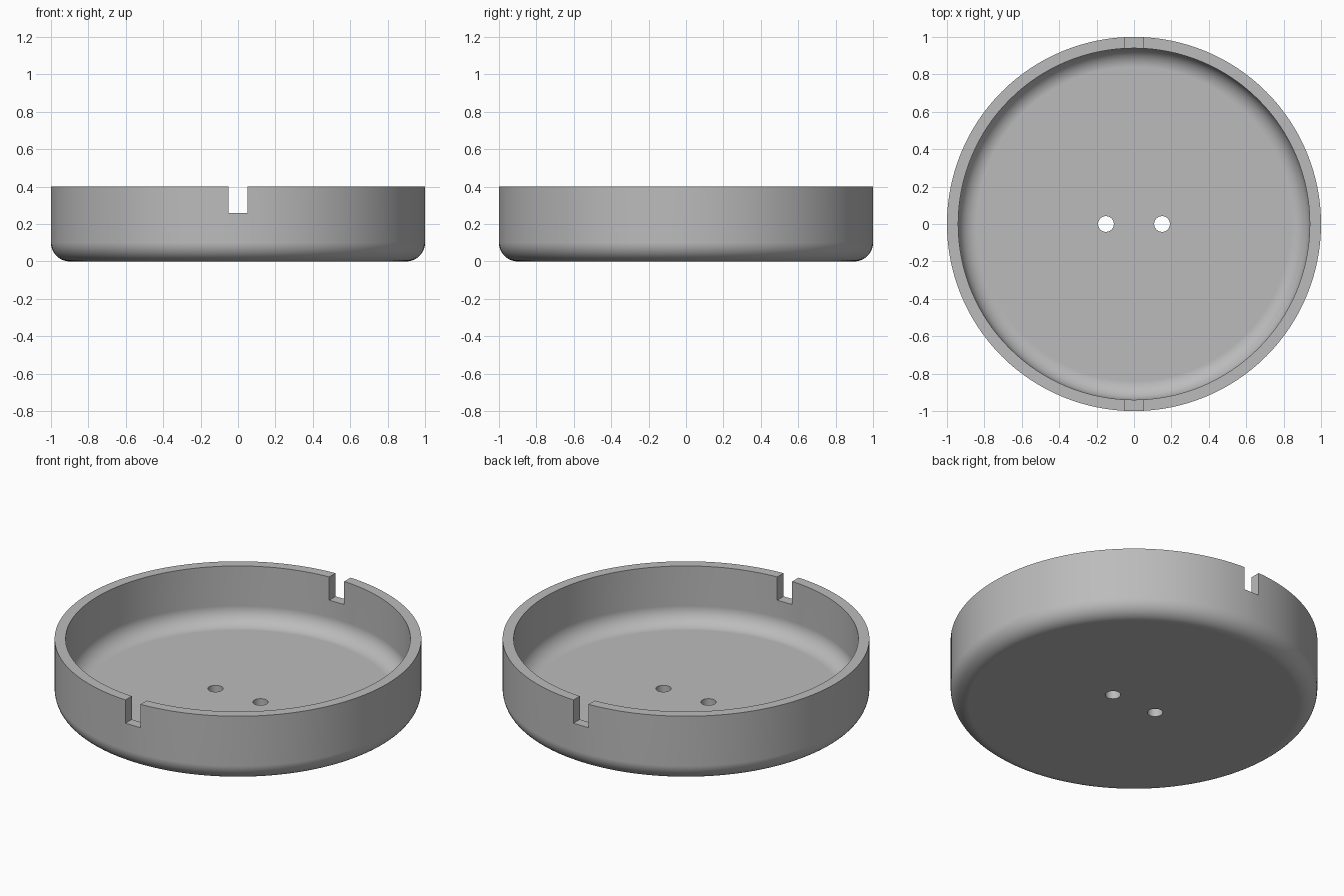
import bpy, bmesh
from math import sin, cos, pi, radians

STEPS = 128
RADIUS, HEIGHT, WALL, FILLET = 1.0, 0.4, 0.06, 0.1

old = bpy.data.objects.get("Cube")
if old:
    bpy.data.objects.remove(old, do_unlink=True)

grey = bpy.data.materials.new("plain grey")
grey.use_nodes = True
grey.diffuse_color = (0.5, 0.5, 0.5, 1)
grey.node_tree.nodes["Principled BSDF"].inputs["Base Color"].default_value = grey.diffuse_color


def fillet(radius, base):
    """Quarter-round profile from the flat base up to the upright wall."""
    angles = [pi / 2 * i / 10 for i in range(11)]
    return [(radius - FILLET + FILLET * sin(a), base + FILLET - FILLET * cos(a)) for a in angles]


def lathe(name, profile):
    """Revolve an open profile and close both ends with flat discs."""
    bm = bmesh.new()
    rings = [[bm.verts.new((r * cos(2 * pi * i / STEPS), r * sin(2 * pi * i / STEPS), z))
              for i in range(STEPS)] for r, z in profile]
    for low, high in zip(rings, rings[1:]):
        for i in range(STEPS):
            j = (i + 1) % STEPS
            bm.faces.new((low[i], low[j], high[j], high[i]))
    bm.faces.new(rings[0][::-1])
    bm.faces.new(rings[-1])
    bmesh.ops.recalc_face_normals(bm, faces=bm.faces)
    mesh = bpy.data.meshes.new(name)
    bm.to_mesh(mesh)
    bm.free()
    mesh.materials.append(grey)
    obj = bpy.data.objects.new(name, mesh)
    bpy.context.collection.objects.link(obj)
    return obj


def cut(target, cutter):
    """Subtract the active cutter from the target, then discard it."""
    cutter.hide_render = True
    cutter.data.materials.append(grey)
    mod = target.modifiers.new("cut", "BOOLEAN")
    mod.operation, mod.solver, mod.object = "DIFFERENCE", "EXACT", cutter
    bpy.ops.object.select_all(action="DESELECT")
    bpy.context.view_layer.objects.active = target
    target.select_set(True)
    bpy.ops.object.modifier_apply(modifier=mod.name)
    bpy.data.objects.remove(cutter, do_unlink=True)


# Round dish: outer shell, flat rim, inner wall and floor
inner = RADIUS - WALL
dish = lathe("round_dish", fillet(RADIUS, 0) + [(RADIUS, HEIGHT), (inner, HEIGHT)]
             + fillet(inner, WALL)[::-1])

# Rim notches at front and back
for side in (-1, 1):
    bpy.ops.mesh.primitive_cube_add(size=1, location=(0, side, 0.46))
    notch = bpy.context.object
    notch.name = "notch_cutter"
    notch.scale = (0.1, 0.3, 0.4)
    cut(dish, notch)

# Two round holes through the floor
for side in (-1, 1):
    bpy.ops.mesh.primitive_cylinder_add(vertices=48, radius=0.042, depth=0.3,
                                        location=(side * 0.15, 0, 0.03))
    hole = bpy.context.object
    hole.name = "hole_cutter"
    cut(dish, hole)

# Smooth curves, crisp edges and flat discs
bpy.ops.object.select_all(action="DESELECT")
dish.select_set(True)
bpy.context.view_layer.objects.active = dish
bpy.ops.object.shade_smooth_by_angle(angle=radians(30))
weighted = dish.modifiers.new("weighted normals", "WEIGHTED_NORMAL")
weighted.keep_sharp = True
